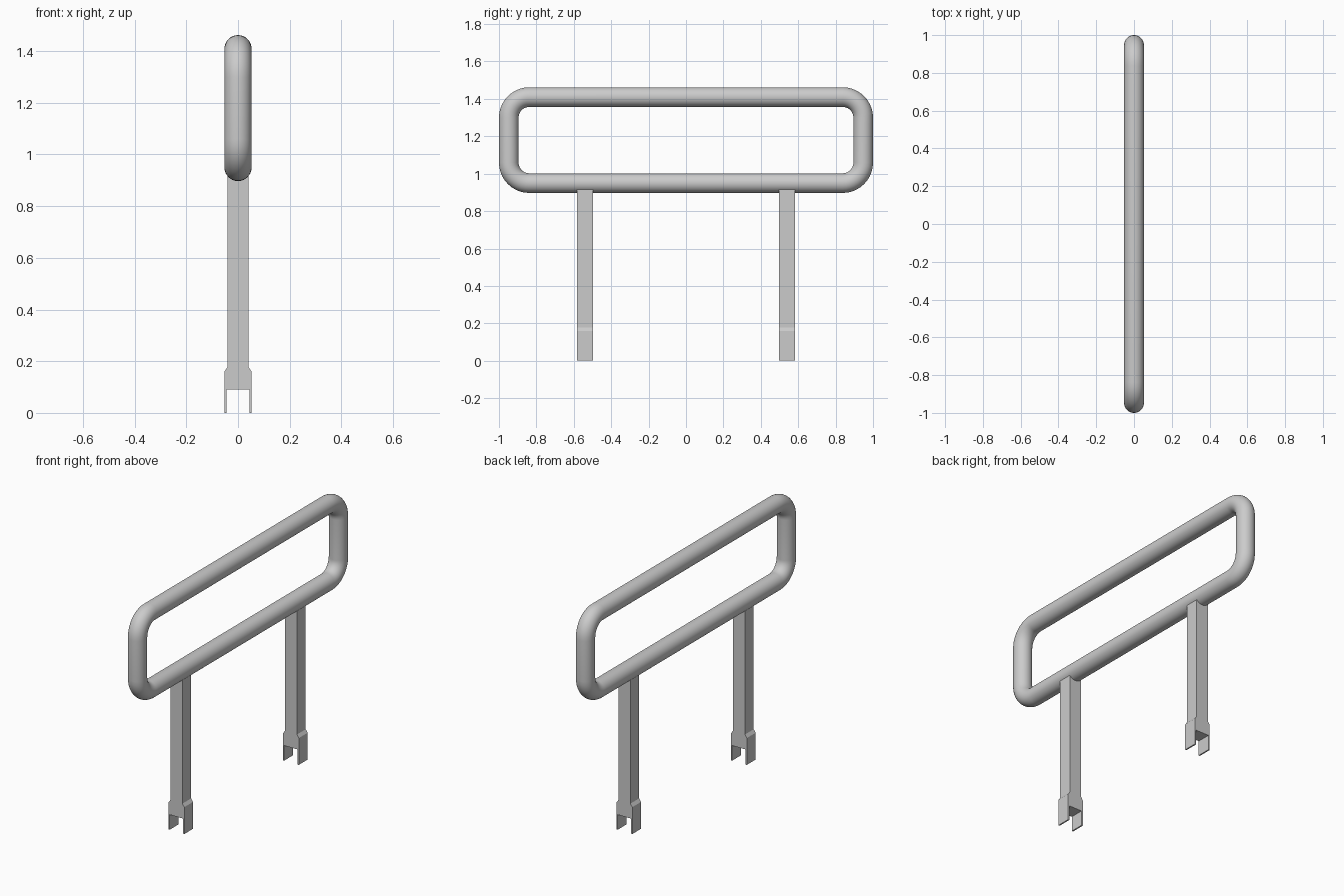
import bpy, bmesh
from math import pi, sin, cos

if "Cube" in bpy.data.objects:
    bpy.data.objects.remove(bpy.data.objects["Cube"])

TUBE_R = 0.0525      # radius of the round tube
BEND_R = 0.11        # centreline radius of the frame corners
POST_Y, POST_W = 0.54, 0.083


def finish(bm, name):
    bmesh.ops.recalc_face_normals(bm, faces=bm.faces)
    me = bpy.data.meshes.new(name)
    bm.to_mesh(me)
    bm.free()
    ob = bpy.data.objects.new(name, me)
    bpy.context.collection.objects.link(ob)
    return ob


def tube_frame(name, half_y, z0, z1, arc_steps=10, sides=32):
    """Closed rounded-rectangle loop of round tube in the YZ plane."""
    bm = bmesh.new()
    cy = half_y - TUBE_R - BEND_R
    lo, hi = z0 + TUBE_R + BEND_R, z1 - TUBE_R - BEND_R
    rings = []
    for k, (y, z) in enumerate([(cy, hi), (-cy, hi), (-cy, lo), (cy, lo)]):
        for i in range(arc_steps + 1):
            a = (k + i / arc_steps) * pi / 2
            ring = []
            for j in range(sides):
                t = 2 * pi * j / sides
                d = BEND_R + TUBE_R * cos(t)
                ring.append(bm.verts.new((TUBE_R * sin(t), y + d * cos(a), z + d * sin(a))))
            rings.append(ring)
    for n, r in enumerate(rings):
        s = rings[(n + 1) % len(rings)]
        for j in range(sides):
            m = (j + 1) % sides
            bm.faces.new((r[j], r[m], s[m], s[j]))
    for f in bm.faces:
        f.smooth = True
    return finish(bm, name)


def post(name, y):
    """Square post flaring into a two-pronged foot, extruded along Y."""
    half = [(0.04, 0.92), (0.04, 0.178), (0.0525, 0.16),
            (0.0525, 0.0), (0.044, 0.0), (0.044, 0.09)]
    profile = half + [(-x, z) for x, z in reversed(half)]
    bm = bmesh.new()
    face = bm.faces.new([bm.verts.new((x, y - POST_W / 2, z)) for x, z in profile])
    ext = bmesh.ops.extrude_face_region(bm, geom=[face], use_keep_orig=True)
    bmesh.ops.translate(bm, vec=(0, POST_W, 0),
                        verts=[v for v in ext["geom"] if isinstance(v, bmesh.types.BMVert)])
    return finish(bm, name)


# Rounded handrail loop
tube_frame("rail_frame", 1.0, 0.897, 1.462)

# Two support posts with forked feet
for side, label in ((-1, "front"), (1, "back")):
    post(label + "_post", side * POST_Y)
